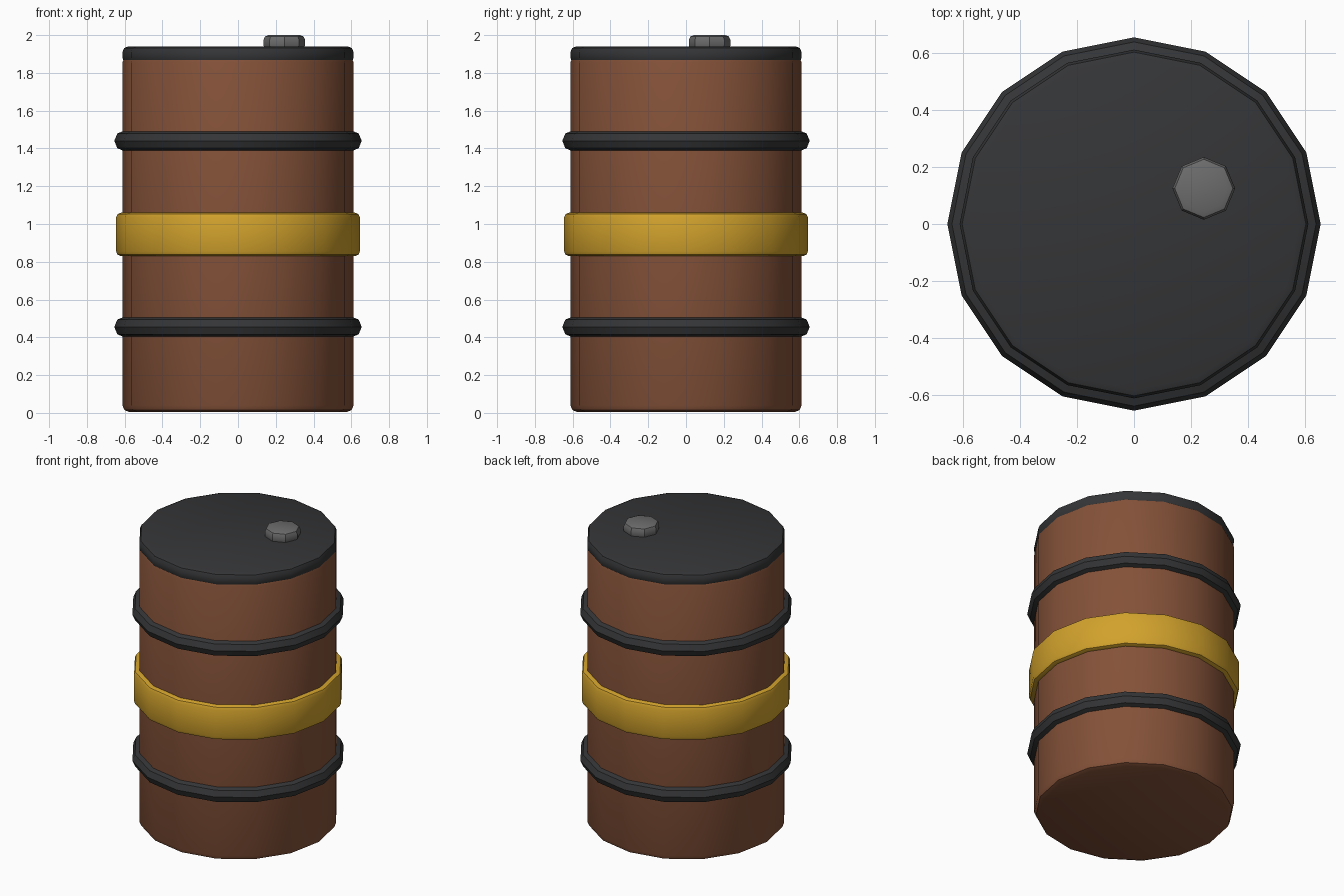
import bpy
import math

if "Cube" in bpy.data.objects:
    bpy.data.objects.remove(bpy.data.objects["Cube"])


def material(name, rgb):
    m = bpy.data.materials.new(name)
    m.diffuse_color = (*rgb, 1)
    m.use_nodes = True
    m.node_tree.nodes["Principled BSDF"].inputs["Base Color"].default_value = m.diffuse_color
    return m


RUST = material("rust", (0.23, 0.083, 0.04))
DARK = material("dark", (0.035, 0.036, 0.038))
YELLOW = material("yellow", (0.64, 0.36, 0.025))
GREY = material("grey", (0.15, 0.15, 0.15))


def finish(name, mat):
    ob = bpy.context.object
    ob.name = name
    ob.data.materials.append(mat)
    bpy.ops.object.shade_smooth_by_angle(angle=math.radians(40))
    return ob


def drum(name, mat, radius, z0, z1, bevel, sides=16, x=0, y=0):
    bpy.ops.mesh.primitive_cylinder_add(vertices=sides, radius=radius, depth=z1 - z0,
                                        location=(x, y, (z0 + z1) / 2))
    ob = bpy.context.object
    # Round only the rims, leaving the faceted sides alone
    mod = ob.modifiers.new("rim", 'BEVEL')
    mod.width = bevel
    mod.segments = 2
    mod.limit_method = 'ANGLE'
    mod.angle_limit = math.radians(60)
    bpy.ops.object.modifier_apply(modifier="rim")
    return finish(name, mat)


# Barrel body, lid and painted band
drum("barrel_body", RUST, 0.612, 0.005, 1.89, 0.035)
drum("lid", DARK, 0.612, 1.85, 1.94, 0.03)
drum("yellow_band", YELLOW, 0.645, 0.83, 1.06, 0.025)

# Filler cap, off-centre on the lid
drum("filler_cap", GREY, 0.11, 1.92, 2.0, 0.025, sides=8, x=0.245, y=0.125)

# Reinforcing hoops
for name, z in (("lower_hoop", 0.455), ("upper_hoop", 1.44)):
    bpy.ops.mesh.primitive_torus_add(major_segments=16, minor_segments=8,
                                     major_radius=0.60, minor_radius=0.055,
                                     location=(0, 0, z))
    finish(name, DARK).data.shade_smooth()
